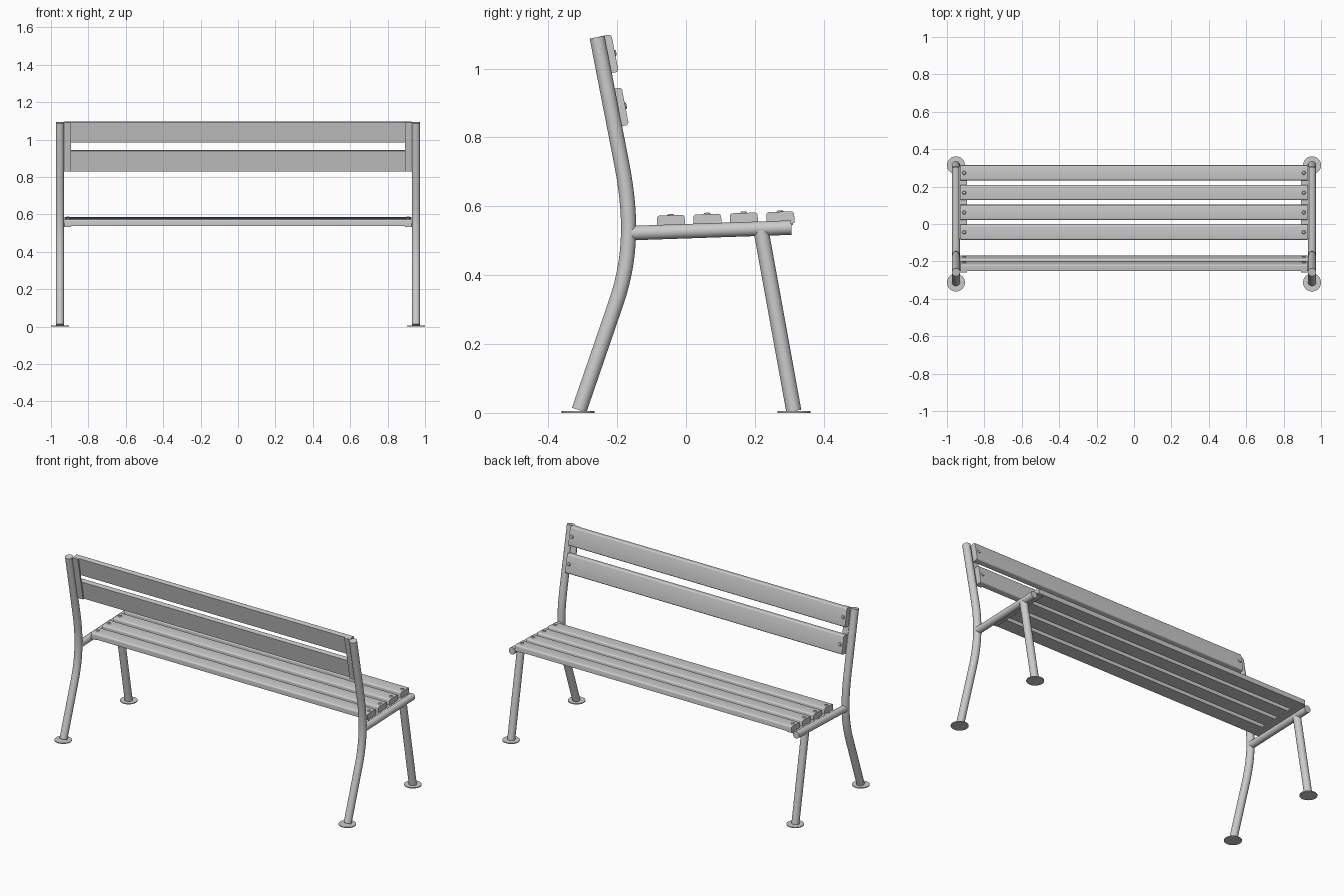
import bpy, bmesh, math
from mathutils import Vector, Matrix
from mathutils.geometry import interpolate_bezier

if "Cube" in bpy.data.objects:
    bpy.data.objects.remove(bpy.data.objects["Cube"], do_unlink=True)

grey = bpy.data.materials.new("light grey")
grey.use_nodes = True
colour = (0.6, 0.6, 0.6, 1)
grey.diffuse_color = colour
grey.node_tree.nodes["Principled BSDF"].inputs["Base Color"].default_value = colour

SIDE_X = 0.952      # centre of the tubular side frames
TUBE_R = 0.022
SLAT_X = 0.927      # half length of the slats
SLAT_T = 0.034
BOLT_X = 0.908
sides = (("left", 1), ("right", -1))


def finish(bm, name, matrix=None):
    bmesh.ops.recalc_face_normals(bm, faces=bm.faces)
    mesh = bpy.data.meshes.new(name)
    bm.to_mesh(mesh)
    bm.free()
    mesh.materials.append(grey)
    obj = bpy.data.objects.new(name, mesh)
    bpy.context.collection.objects.link(obj)
    if matrix:
        obj.matrix_world = matrix
    bpy.ops.object.select_all(action="DESELECT")
    obj.select_set(True)
    bpy.context.view_layer.objects.active = obj
    bpy.ops.object.shade_smooth_by_angle(angle=math.radians(35))
    return obj


def tube(name, x, path, radius=TUBE_R, sides_n=24):
    """Round tube swept along (y, z) points at a fixed x."""
    bm = bmesh.new()
    pts = [Vector((x, p[0], p[1])) for p in path]
    across = Vector((1, 0, 0))
    rings = []
    for i, p in enumerate(pts):
        along = (pts[min(i + 1, len(pts) - 1)] - pts[max(i - 1, 0)]).normalized()
        up = along.cross(across)
        ring = []
        for k in range(sides_n):
            a = math.tau * k / sides_n
            ring.append(bm.verts.new(p + radius * (math.cos(a) * across + math.sin(a) * up)))
        rings.append(ring)
    for lower, upper in zip(rings, rings[1:]):
        for k in range(sides_n):
            n = (k + 1) % sides_n
            bm.faces.new((lower[k], lower[n], upper[n], upper[k]))
    bm.faces.new(rings[0])
    bm.faces.new(rings[-1])
    return finish(bm, name)


def box(name, size, matrix, rounding=0):
    """Box whose long top edges may be rounded."""
    bm = bmesh.new()
    bmesh.ops.create_cube(bm, size=1)
    bmesh.ops.scale(bm, vec=size, verts=bm.verts)
    if rounding:
        edges = [e for e in bm.edges if all(v.co.z > 0 for v in e.verts)
                 and abs(e.verts[0].co.x - e.verts[1].co.x) > 0.1]
        bmesh.ops.bevel(bm, geom=edges, offset=rounding, segments=4,
                        profile=0.5, affect="EDGES")
    return finish(bm, name, matrix)


def disc(name, r_low, r_top, height, matrix):
    bm = bmesh.new()
    bmesh.ops.create_cone(bm, cap_ends=True, segments=32, radius1=r_low,
                          radius2=r_top, depth=height)
    return finish(bm, name, matrix)


def slat(name, width, matrix):
    """Plank with a bolt head at each end; local z points to the sitter."""
    box(name, (2 * SLAT_X, width, SLAT_T), matrix, 0.009)
    for side, s in sides:
        place = matrix @ Matrix.Translation((s * BOLT_X, 0, SLAT_T / 2 + 0.001))
        disc(f"{name}_bolt_{side}", 0.012, 0.007, 0.006, place)


# Back leg path: straight foot, bend at seat height, straight leaning top
foot, bend_low = Vector((-0.313, 0)), Vector((-0.203, 0.32))
corner = Vector((-0.143, 0.495))
bend_high, top = Vector((-0.186, 0.72)), Vector((-0.258, 1.091))
bend = interpolate_bezier(bend_low, bend_low.lerp(corner, 0.7),
                          bend_high.lerp(corner, 0.7), bend_high, 16)
leg_path = [foot.lerp(bend_low, 0.025)] + [p.to_2d() for p in bend] + [top]

# Side frames
front_foot, front_top = Vector((0.314, 0)), Vector((0.218, 0.53))
for side, s in sides:
    x = s * SIDE_X
    tube(f"back_leg_{side}", x, leg_path)
    tube(f"front_leg_{side}", x, [front_foot.lerp(front_top, 0.01), front_top])
    tube(f"seat_rail_{side}", x, [(-0.162, 0.522), (0.306, 0.538)], 0.021)
    for label, y in (("back", foot.x), ("front", front_foot.x)):
        disc(f"{label}_foot_plate_{side}", 0.048, 0.048, 0.005,
             Matrix.Translation((x, y, 0.0025)))

# Seat: four planks on slim support bars, rising slightly to the front
seat = Matrix.Translation((0, 0.115, 0.562)) @ Matrix.Rotation(0.032, 4, "X")
for i in range(4):
    slat(f"seat_slat_{i + 1}", 0.081,
         seat @ Matrix.Translation((0, (i - 1.5) * 0.106, 0)))

# Backrest: two planks on slim support bars, parallel to the leaning tubes
lean = math.atan2(bend_high.x - top.x, top.y - bend_high.y)
back = (Matrix.Translation((0, bend_high.x, bend_high.y))
        @ Matrix.Rotation(lean, 4, "X")
        @ Matrix(((-1, 0, 0, 0), (0, 0, 1, 0), (0, 1, 0, 0), (0, 0, 0, 1))))
for i, height in enumerate((0.166, 0.323)):
    slat(f"backrest_slat_{i + 1}", 0.111,
         back @ Matrix.Translation((0, height, 0.025)))

# Support bars joining the planks to the side frames
for side, s in sides:
    box(f"seat_support_{side}", (0.042, 0.39, 0.006),
        seat @ Matrix.Translation((s * 0.914, 0, -0.02)))
    box(f"backrest_support_{side}", (0.042, 0.268, 0.008),
        back @ Matrix.Translation((-s * 0.914, 0.244, 0.004)))
